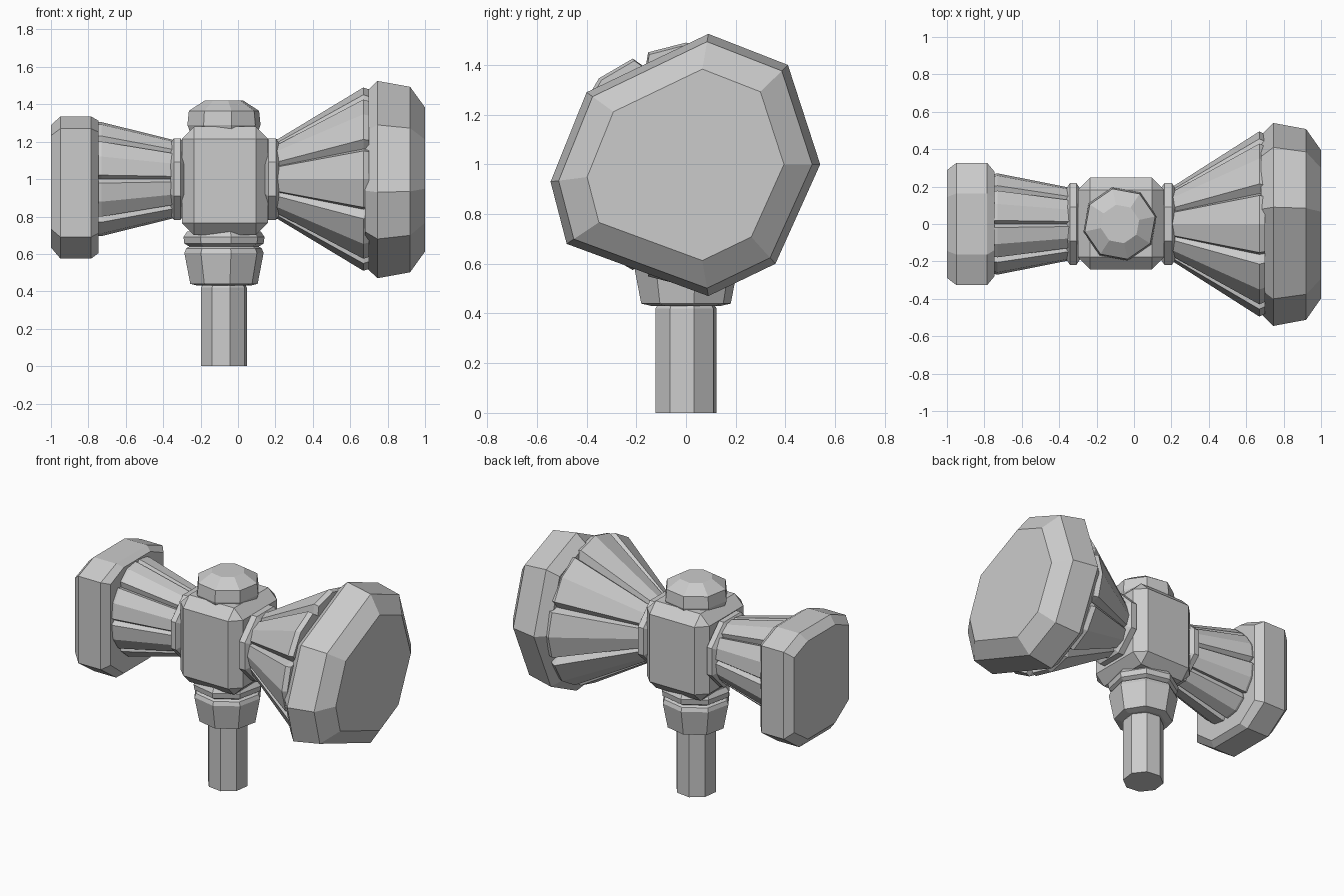
import bpy, bmesh
from math import cos, sin, pi, radians

if "Cube" in bpy.data.objects:
    bpy.data.objects.remove(bpy.data.objects["Cube"])

CZ = 1.0     # height of the head axis
CX = -0.075  # handle axis


def loft(name, rings):
    """Skin a stack of equal-length 3D rings and cap both ends."""
    bm = bmesh.new()
    vs = [[bm.verts.new(p) for p in r] for r in rings]
    n = len(vs[0])
    for a, b in zip(vs, vs[1:]):
        for i in range(n):
            j = (i + 1) % n
            bm.faces.new((a[i], a[j], b[j], b[i]))
    bm.faces.new(vs[0][::-1])
    bm.faces.new(vs[-1])
    bmesh.ops.recalc_face_normals(bm, faces=bm.faces[:])
    me = bpy.data.meshes.new(name)
    bm.to_mesh(me)
    bm.free()
    ob = bpy.data.objects.new(name, me)
    bpy.context.collection.objects.link(ob)
    return ob


def circle(n=8, turn=0):
    return [(cos(radians(turn) + 2 * pi * i / n), sin(radians(turn) + 2 * pi * i / n))
            for i in range(n)]


def along_z(name, section, stations):
    """stations: (z, radius)"""
    return loft(name, [[(CX + u * r, v * r, z) for u, v in section] for z, r in stations])


def along_x(name, section, stations):
    """stations: (x, y scale, z scale); section is (y, z) about the head axis"""
    return loft(name, [[(x, u * a, CZ + v * b) for u, v in section] for x, a, b in stations])


def planks(turn, groove=0.86):
    """Eight creased planks separated by narrow grooves."""
    pts = []
    for i in range(8):
        c = radians(turn + 45 * i)
        for da, r in ((-22.5, groove), (-18.5, 0.97), (0, 1.0), (18.5, 0.97)):
            a = c + radians(da)
            pts.append((r * cos(a), r * sin(a)))
    return pts


# Handle and its collars
along_z("handle", circle(8, 15), [(0, 0.127), (0.42, 0.127), (0.44, 0.115), (0.5, 0.115)])
along_z("handle_collar", circle(8, 10),
        [(0.43, 0.14), (0.44, 0.183), (0.605, 0.215), (0.63, 0.205), (0.65, 0.17)])
along_z("handle_ring", circle(8, 10),
        [(0.635, 0.18), (0.655, 0.215), (0.69, 0.22), (0.72, 0.2)])

# Chamfered centre block
bpy.ops.mesh.primitive_cube_add(size=1, location=(-0.07, 0.003, 0.99))
block = bpy.context.object
block.name = "centre_block"
block.scale = (0.46, 0.49, 0.58)
bpy.ops.object.transform_apply(location=False, rotation=False, scale=True)
bev = block.modifiers.new("chamfer", 'BEVEL')
bev.width = 0.065
bev.segments = 1

# Cap on top of the block
along_z("top_cap", circle(8, 12),
        [(1.25, 0.185), (1.29, 0.2), (1.365, 0.192), (1.42, 0.105)])

# Rings either side of the block
for name, x0, x1 in (("left_ring", -0.355, -0.295), ("right_ring", 0.15, 0.215)):
    r = 0.236
    along_x(name, circle(8, 22.5), [(x0 - 0.005, r * 0.88, r * 0.88), (x0 + 0.012, r, r),
                                    (x1 - 0.012, r, r), (x1 + 0.005, r * 0.88, r * 0.88)])

# Fluted necks flaring out to the heads
along_x("left_neck", planks(22.5), [(-0.75, 0.275, 0.315), (-0.73, 0.28, 0.315),
                                    (-0.34, 0.2, 0.215)])
along_x("right_neck", planks(0), [(0.19, 0.2, 0.21), (0.215, 0.205, 0.215),
                                  (0.67, 0.495, 0.49), (0.7, 0.48, 0.48)])

# Left head: tall block with shallow sloped top and bottom
left_section = [(0.32, -0.31), (0.32, 0.27), (0.16, 0.335), (-0.16, 0.335),
                (-0.32, 0.27), (-0.32, -0.31), (-0.16, -0.425), (0.16, -0.425)]
along_x("left_head", left_section, [(-1.0, 0.9, 0.86), (-0.95, 1.02, 1.0),
                                    (-0.785, 1.02, 1.0), (-0.745, 0.87, 0.93)])

# Right head: large irregular octagon with a chamfered striking face
right_section = [(0.09, 0.525), (0.41, 0.40), (0.54, 0.0), (0.36, -0.40),
                 (0.09, -0.53), (-0.48, -0.32), (-0.545, -0.07), (-0.40, 0.29)]
along_x("right_head", right_section, [(0.68, 0.88, 0.88), (0.745, 1.0, 1.0),
                                      (0.92, 0.94, 0.94), (1.0, 0.73, 0.73)])
